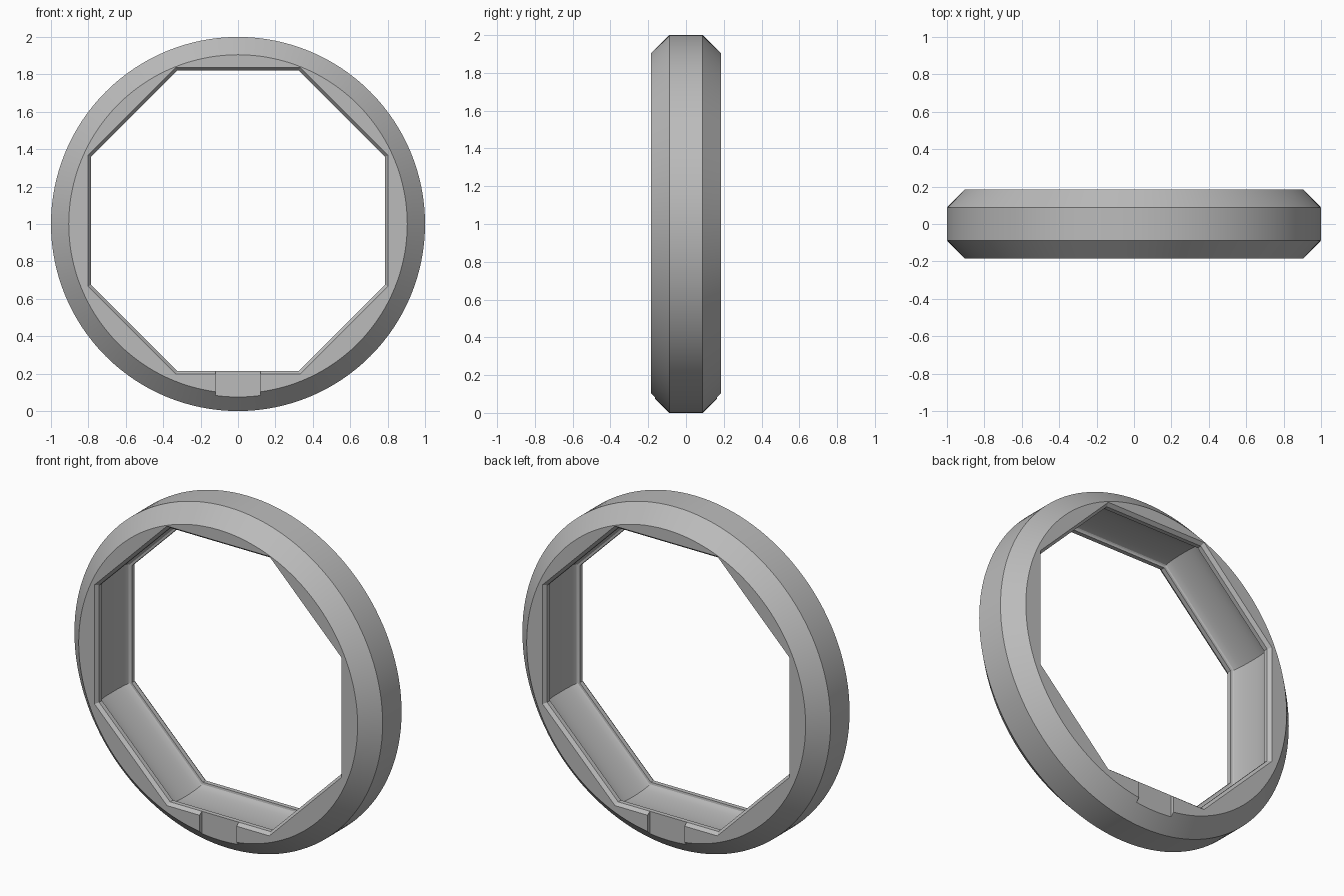
import bpy, bmesh, math

cube = bpy.data.objects.get("Cube")
if cube:
    bpy.data.objects.remove(cube)

HALF = 0.184      # half of the ring depth
STEP = 0.164      # depth plane of the notches and the end of the inner bevel
LIP = 0.786       # apothem of the retaining lips
MOUTH = 0.802     # apothem of the opening at each face
RISE = 0.035      # upper half of the opening sits slightly higher

grey = bpy.data.materials.new("plain grey")
grey.use_nodes = True
colour = (0.5, 0.5, 0.5, 1)
grey.diffuse_color = colour
grey.node_tree.nodes["Principled BSDF"].inputs["Base Color"].default_value = colour


def loft(name, rings):
    """Closed solid through equal-length rings of points."""
    bm = bmesh.new()
    loops = [[bm.verts.new(p) for p in ring] for ring in rings]
    for a, b in zip(loops, loops[1:]):
        for i in range(len(a)):
            j = (i + 1) % len(a)
            bm.faces.new((a[i], a[j], b[j], b[i]))
    bm.faces.new(loops[0])
    bm.faces.new(loops[-1])
    bmesh.ops.recalc_face_normals(bm, faces=bm.faces)
    mesh = bpy.data.meshes.new(name)
    bm.to_mesh(mesh)
    bm.free()
    obj = bpy.data.objects.new(name, mesh)
    bpy.context.collection.objects.link(obj)
    mesh.materials.append(grey)
    return obj


def circle(y, radius, sides=128):
    return [(radius * math.cos(2 * math.pi * i / sides), y,
             1 + radius * math.sin(2 * math.pi * i / sides)) for i in range(sides)]


def octagon(y, apothem):
    points = []
    for i in range(8):
        a = math.pi * (i + 0.5) / 4
        r = apothem / math.cos(math.pi / 8)
        z = r * math.sin(a)
        points.append((r * math.cos(a), y, 1 + z + (RISE if z > 0 else 0)))
    return points


def box(name, x, y0, y1, z0, z1):
    return loft(name, [[(-x, y, z0), (x, y, z0), (x, y, z1), (-x, y, z1)]
                       for y in (y0, y1)])


# Round bevelled body
ring = loft("bezel_ring", [circle(y, r) for y, r in
            ((-HALF, 0.905), (-0.088, 1), (0.088, 1), (HALF, 0.905))])

# Eight-sided opening with bevelled lips and a shallow rounded channel
half = [(-0.25, MOUTH), (-HALF, MOUTH), (-STEP, LIP), (-0.138, LIP)]
channel = [(-0.136 * math.cos(math.pi * t / 12),
            0.798 + 0.022 * math.sin(math.pi * t / 12)) for t in range(13)]
profile = half + channel + [(-y, a) for y, a in reversed(half)]
cutters = [loft("opening_cutter", [octagon(y, a) for y, a in profile])]

# Shallow notch at the bottom of each face
for name, side in (("front_notch_cutter", -1), ("back_notch_cutter", 1)):
    cutters.append(box(name, 0.12, side * STEP, side * 0.25, -0.1, 0.3))

bpy.context.view_layer.objects.active = ring
ring.select_set(True)
for cutter in cutters:
    cutter.hide_render = True
    mod = ring.modifiers.new(cutter.name, 'BOOLEAN')
    mod.operation = 'DIFFERENCE'
    mod.solver = 'EXACT'
    mod.object = cutter
    bpy.ops.object.modifier_apply(modifier=mod.name)
    bpy.data.objects.remove(cutter)

bpy.ops.object.shade_smooth_by_angle(angle=math.radians(25))
